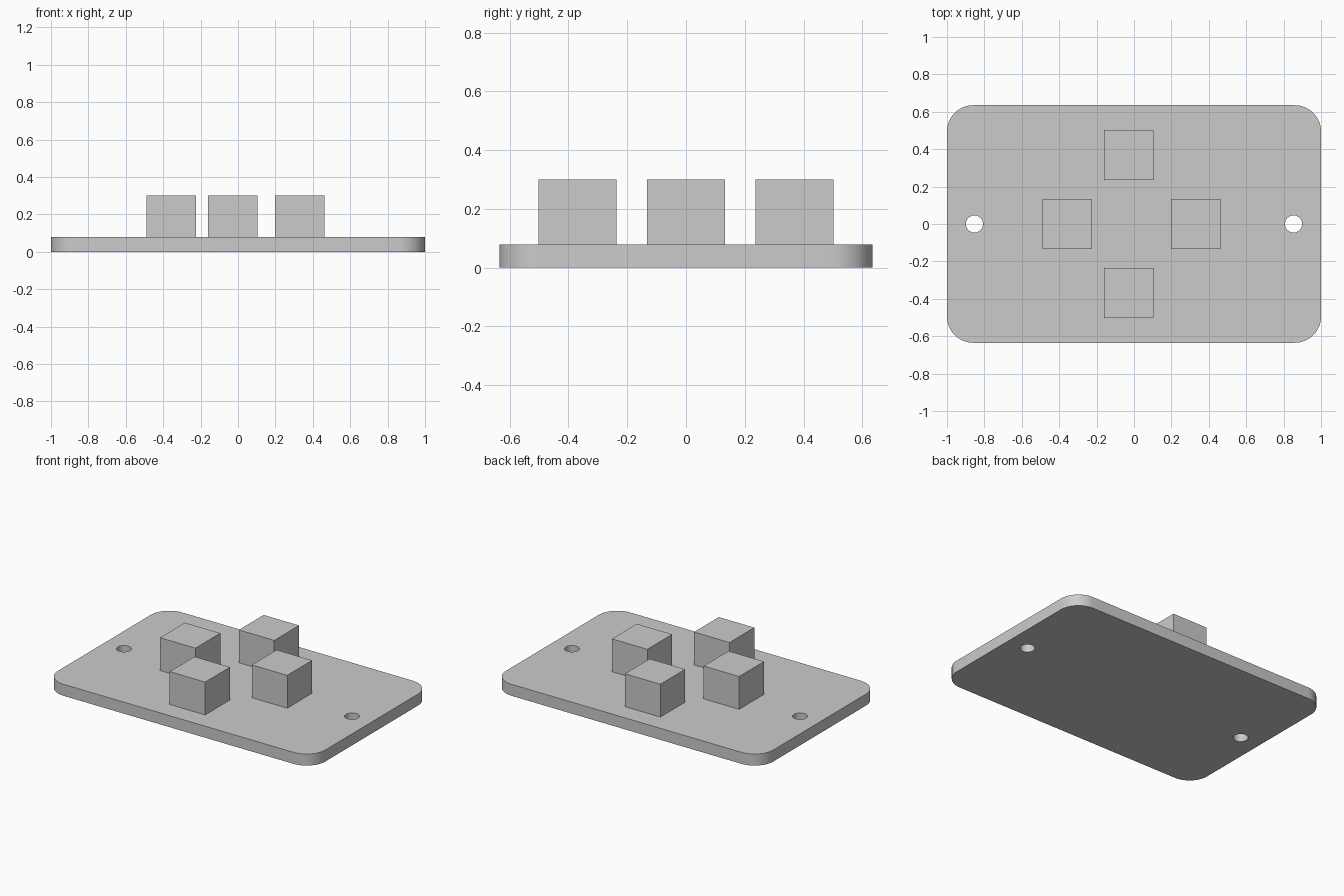
import bpy
import bmesh
from math import cos, sin, pi, radians

cube = bpy.data.objects.get("Cube")
if cube:
    bpy.data.objects.remove(cube, do_unlink=True)

HALF_X, HALF_Y, THICK, RADIUS = 1.0, 0.635, 0.078, 0.14
BLOCK, TOP = 0.265, 0.3

grey = bpy.data.materials.new("plain grey")
grey.use_nodes = True
colour = (0.6, 0.6, 0.6, 1)
grey.diffuse_color = colour
grey.node_tree.nodes["Principled BSDF"].inputs["Base Color"].default_value = colour


def arc(cx, cy, r, start, sweep, steps):
    return [(cx + r * cos(start + sweep * i / steps),
             cy + r * sin(start + sweep * i / steps)) for i in range(steps + 1)]


# Plate outline with rounded corners, then two mounting holes
outline = []
for i, (sx, sy) in enumerate([(1, 1), (-1, 1), (-1, -1), (1, -1)]):
    outline += arc(sx * (HALF_X - RADIUS), sy * (HALF_Y - RADIUS), RADIUS,
                   i * pi / 2, pi / 2, 12)
holes = [arc(x, 0, 0.046, 0, 2 * pi, 32)[:-1] for x in (-0.853, 0.853)]

# Filled, extruded profile
curve = bpy.data.curves.new("plate_profile", "CURVE")
curve.dimensions = "2D"
curve.fill_mode = "BOTH"
curve.extrude = THICK / 2
for loop in [outline] + holes:
    spline = curve.splines.new("POLY")
    spline.points.add(len(loop) - 1)
    for point, (x, y) in zip(spline.points, loop):
        point.co = (x, y, 0, 1)
    spline.use_cyclic_u = True
plate = bpy.data.objects.new("base_plate", curve)
bpy.context.collection.objects.link(plate)
bpy.ops.object.select_all(action="DESELECT")
plate.select_set(True)
bpy.context.view_layer.objects.active = plate
bpy.ops.object.convert(target="MESH")
plate = bpy.context.object
plate.name = "base_plate"

# Weld caps to walls and rest the plate on the ground
bm = bmesh.new()
bm.from_mesh(plate.data)
bmesh.ops.remove_doubles(bm, verts=bm.verts, dist=0.0001)
bmesh.ops.recalc_face_normals(bm, faces=bm.faces)
bmesh.ops.translate(bm, verts=bm.verts, vec=(0, 0, THICK / 2))
bm.to_mesh(plate.data)
bm.free()
plate.data.materials.clear()
plate.data.materials.append(grey)
bpy.ops.object.shade_smooth_by_angle(angle=radians(30))

# Four blocks in a cross layout
blocks = {"front_block": (-0.027, -0.369), "back_block": (-0.027, 0.369),
          "right_block": (-0.358, 0), "left_block": (0.329, 0)}
for name, (x, y) in blocks.items():
    bpy.ops.mesh.primitive_cube_add(size=1, location=(x, y, (THICK + TOP) / 2))
    block = bpy.context.object
    block.name = name
    block.scale = (BLOCK, BLOCK, TOP - THICK)
    block.data.materials.append(grey)
